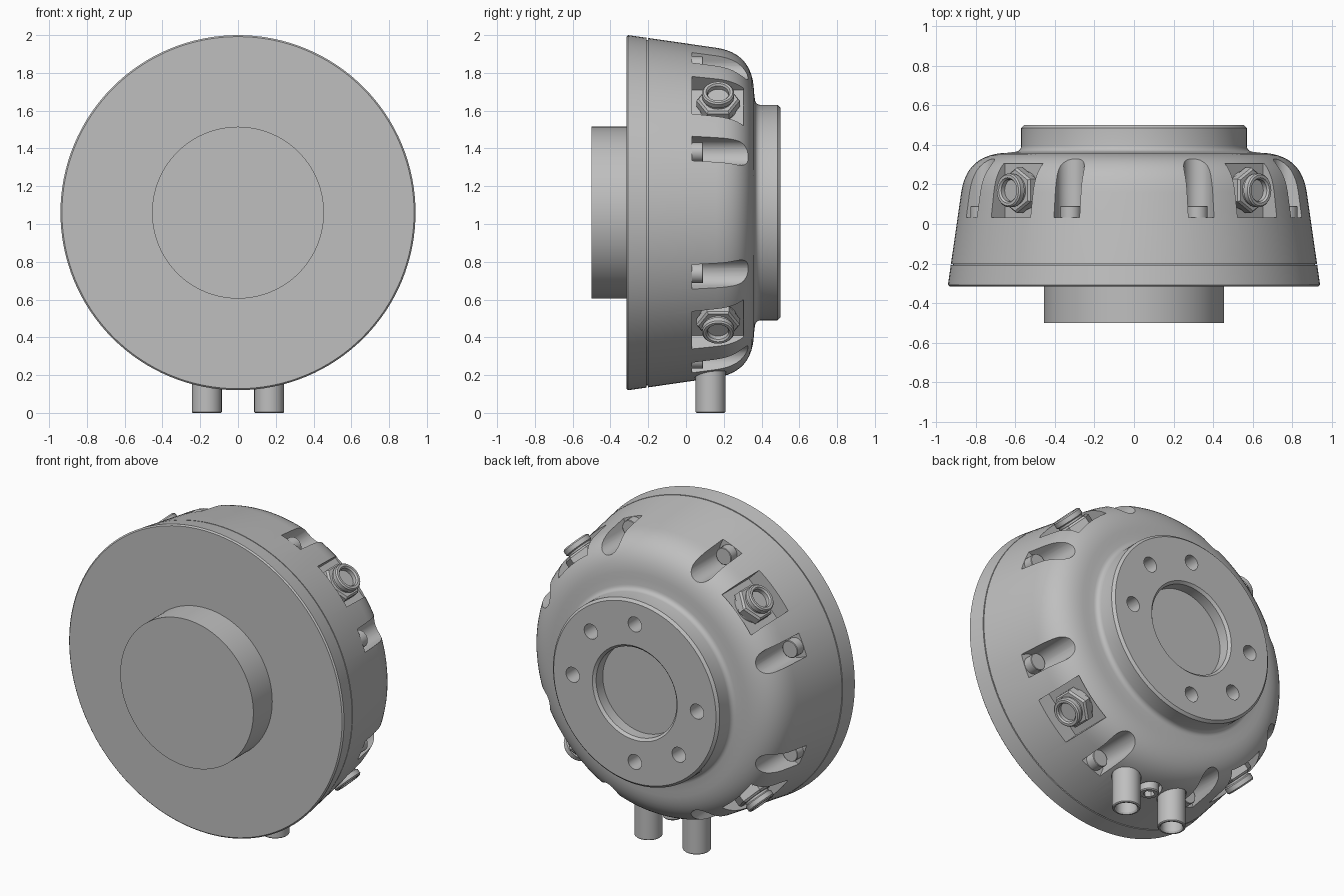
import bpy, bmesh, math
from mathutils import Matrix, Vector

if "Cube" in bpy.data.objects:
    bpy.data.objects.remove(bpy.data.objects["Cube"])

CZ = 1.06                                   # height of the main axis
GREY = bpy.data.materials.new("light_grey")
GREY.diffuse_color = (0.52, 0.52, 0.52, 1)
GREY.use_nodes = True
GREY.node_tree.nodes["Principled BSDF"].inputs["Base Color"].default_value = GREY.diffuse_color
Y = Vector((0, 1, 0))


def frame(x, y, z, origin):
    m = Matrix((x, y, z)).transposed().to_4x4()
    m.translation = origin
    return m


def axial(deg, r=0.0, y=0.0):
    """Local x tangent, local y radial, local z along the main axis."""
    a = math.radians(deg)
    rad = Vector((math.cos(a), 0, math.sin(a)))
    return frame(rad.cross(Y), rad, Y, Vector((0, y, CZ)) + rad * r)


def radial(deg, y=0.0, x=0.0):
    """Local z pointing outward from the main axis."""
    a = math.radians(deg)
    rad = Vector((math.cos(a), 0, math.sin(a)))
    return frame(Y, rad.cross(Y), rad, Vector((x, y, CZ)))


def finish(name, bm, matrix):
    bmesh.ops.recalc_face_normals(bm, faces=bm.faces)
    bm.transform(matrix)
    me = bpy.data.meshes.new(name)
    bm.to_mesh(me)
    bm.free()
    me.materials.append(GREY)
    ob = bpy.data.objects.new(name, me)
    bpy.context.collection.objects.link(ob)
    return ob


def lathe(name, profile, matrix, seg=32):
    """Revolve (radius, height) points around local z."""
    bm = bmesh.new()
    rings = []
    for r, h in profile:
        n = 1 if r == 0 else seg
        rings.append([bm.verts.new((r * math.cos(2 * math.pi * i / seg),
                                    r * math.sin(2 * math.pi * i / seg), h)) for i in range(n)])
    for a, b in zip(rings, rings[1:]):
        if len(a) == 1:
            bm.faces.new(b) if len(b) > 1 else None
            continue
        if len(b) == 1:
            bm.faces.new(a)
            continue
        for i in range(seg):
            j = (i + 1) % seg
            bm.faces.new((a[i], a[j], b[j], b[i]))
    # end points on the axis only mark flat caps
    bmesh.ops.delete(bm, geom=[v for v in bm.verts if not v.link_faces], context='VERTS')
    return finish(name, bm, matrix)


def rod(name, r, h0, h1, matrix, seg=32):
    return lathe(name, [(0, h0), (r, h0), (r, h1), (0, h1)], matrix, seg)


def prism(name, pts, h0, h1, matrix):
    bm = bmesh.new()
    f = bm.faces.new([bm.verts.new((x, y, h0)) for x, y in pts])
    ext = bmesh.ops.extrude_face_region(bm, geom=[f])['geom']
    moved = [v for v in ext if isinstance(v, bmesh.types.BMVert)]
    bmesh.ops.translate(bm, verts=moved, vec=(0, 0, h1 - h0))
    return finish(name, bm, matrix)


def cut(ob, cutters):
    """Subtract the cutters and bake the result."""
    for c in cutters:
        c.hide_render = True
        mod = ob.modifiers.new("cut", 'BOOLEAN')
        mod.operation, mod.solver, mod.object = 'DIFFERENCE', 'EXACT', c
    dg = bpy.context.evaluated_depsgraph_get()
    me = bpy.data.meshes.new_from_object(ob.evaluated_get(dg))
    ob.modifiers.clear()
    ob.data = me
    for c in cutters:
        bpy.data.objects.remove(c)


# Housing: front spigot, tapered drum, rounded shoulder, rear mounting boss
shoulder = []
p0, p1, p2 = Vector((0.873, 0.16)), Vector((0.845, 0.355)), Vector((0.64, 0.36))
for i in range(13):
    t = i / 12
    shoulder.append(tuple(p0 * (1 - t) ** 2 + p1 * 2 * t * (1 - t) + p2 * t * t))
fillet = [(0.60 - 0.03 * math.sin(a), 0.395 - 0.03 * math.cos(a))
          for a in (math.radians(d) for d in (0, 22, 45, 68, 90))]
profile = [(0, -0.5), (0.455, -0.5), (0.455, -0.315), (0.932, -0.315), (0.94, -0.307),
           (0.926, -0.208), (0.914, -0.208), (0.914, -0.202), (0.925, -0.202)]
profile += shoulder + fillet
profile += [(0.57, 0.485), (0.555, 0.5), (0.29, 0.5), (0.275, 0.485), (0.275, 0.42), (0, 0.42)]
housing = lathe("housing", profile, axial(0), 128)

cutters = []
# Rounded channels for the bolts
BOLT_ANGLES = [22.5 + 45 * i for i in range(8)]
R, BOLT_R = 0.07, 0.838
channel = [(R * math.cos(math.pi + math.pi * i / 16), BOLT_R + R * math.sin(math.pi + math.pi * i / 16))
           for i in range(17)] + [(R, 1.1), (-R, 1.1)]
for d in BOLT_ANGLES:
    cutters.append(prism("channel_cutter", channel, 0.032, 0.45, axial(d)))
# Rectangular pockets for the connectors
PORT_ANGLES = [45, 135, 225, 315]
pocket = [(-0.14, 0.78), (0.14, 0.78), (0.14, 1.1), (-0.14, 1.1)]
for d in PORT_ANGLES:
    cutters.append(prism("pocket_cutter", pocket, 0.032, 0.305, axial(d)))
# Mounting holes in the rear boss
for i in range(8):
    cutters.append(rod("hole_cutter", 0.046, 0.38, 0.6, axial(45 * i, 0.425)))
# Spot faces under the pipes and the drain plug
for x, r, floor in ((-0.165, 0.083, 0.83), (0.165, 0.083, 0.83), (0, 0.073, 0.83)):
    cutters.append(rod("spot_cutter", r, floor, 1.1, radial(270, 0.13, x)))
cut(housing, cutters)

# Bolt heads sitting in the channels
for i, d in enumerate(BOLT_ANGLES):
    lathe(f"bolt_{i + 1}", [(0, 0.02), (0.052, 0.02), (0.052, 0.088), (0.049, 0.091), (0, 0.091)],
          axial(d, BOLT_R), 24)

# Connectors: washer, hex nut, hollow threaded sleeve
for i, d in enumerate(PORT_ANGLES):
    m = radial(d, 0.17)
    rod(f"connector_washer_{i + 1}", 0.098, 0.77, 0.80, m)
    lathe(f"connector_nut_{i + 1}", [(0, 0.795), (0.115, 0.795), (0.115, 0.838), (0.104, 0.85), (0, 0.85)], m, 6)
    lathe(f"connector_sleeve_{i + 1}",
          [(0, 0.84), (0.076, 0.84), (0.076, 0.862), (0.085, 0.868), (0.085, 0.895), (0.078, 0.903),
           (0.064, 0.903), (0.056, 0.893), (0.056, 0.868), (0, 0.868)], m)

# Coolant pipes
for side, x in (("left", -0.165), ("right", 0.165)):
    lathe(f"pipe_{side}", [(0, 0.8), (0.079, 0.8), (0.079, 1.055), (0.074, 1.06), (0.066, 1.06),
                           (0.06, 1.05), (0.06, 0.95), (0, 0.95)], radial(270, 0.13, x), 40)

# Drain plug with a hex socket
plug = lathe("drain_plug", [(0, 0.8), (0.055, 0.8), (0.055, 0.898), (0.05, 0.904), (0, 0.904)], radial(270, 0.13))
cut(plug, [rod("socket_cutter", 0.033, 0.87, 1.0, radial(270, 0.13), 6)])

# Smooth curved faces, keep hard edges
bpy.ops.object.select_all(action='DESELECT')
for ob in bpy.context.scene.objects:
    ob.select_set(True)
bpy.context.view_layer.objects.active = housing
bpy.ops.object.shade_smooth_by_angle(angle=math.radians(30))
